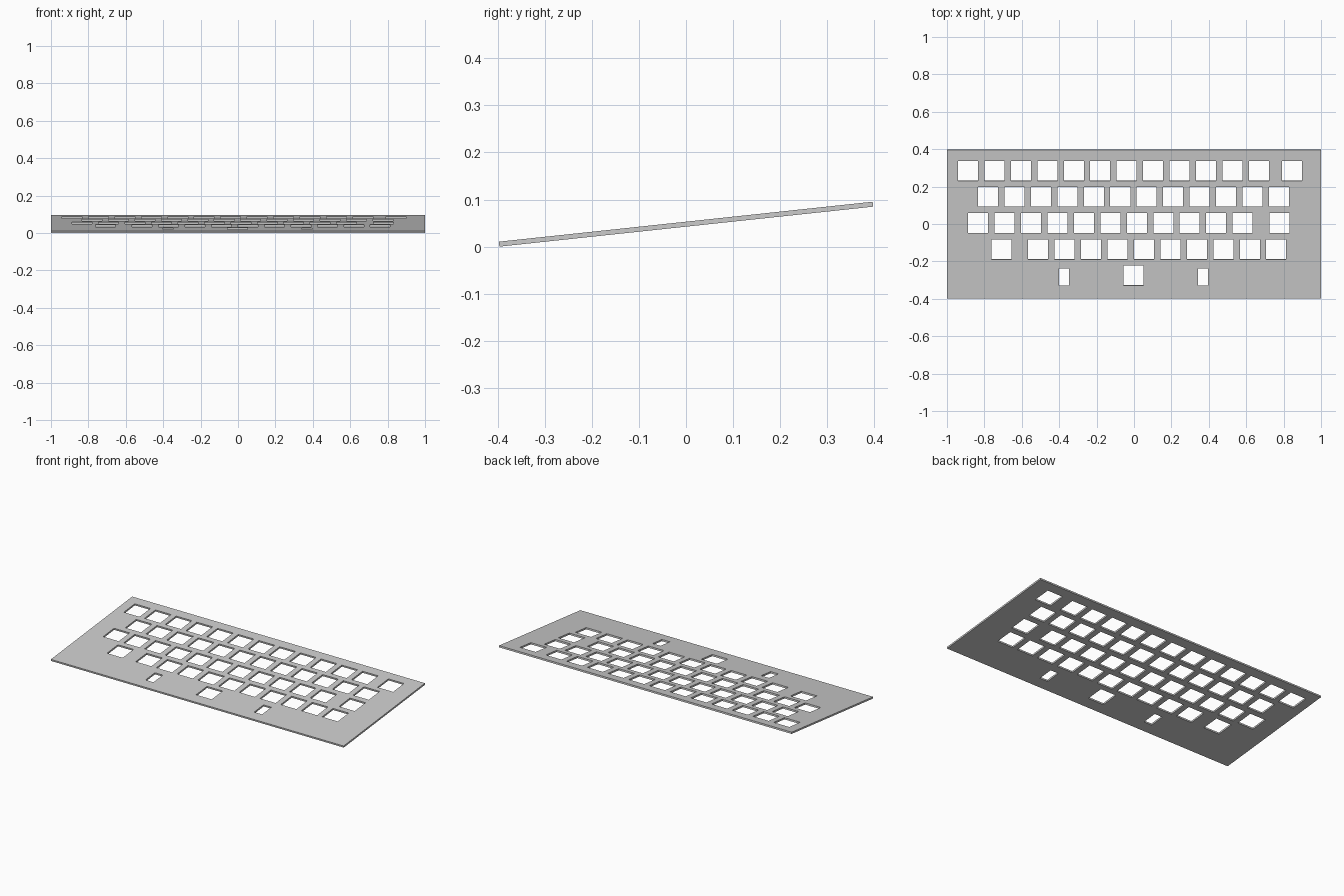
import bpy
import math
from mathutils import Matrix

if "Cube" in bpy.data.objects:
    bpy.data.objects.remove(bpy.data.objects["Cube"])

WIDTH, DEPTH, THICK = 2.0, 0.798, 0.0105
TILT = math.radians(6.1)
KEY, PITCH = 0.107, 0.1415

# Outline and key openings drawn as nested flat loops
curve = bpy.data.curves.new("plate_profile", "CURVE")
curve.dimensions = "2D"
curve.fill_mode = "BOTH"
curve.extrude = THICK / 2


def rectangle(x, y, w, h):
    spline = curve.splines.new("POLY")
    spline.points.add(3)
    spline.use_cyclic_u = True
    corners = [(-1, -1), (1, -1), (1, 1), (-1, 1)]
    for point, (sx, sy) in zip(spline.points, corners):
        point.co = (x + sx * w / 2, y + sy * h / 2, 0, 1)


def key_row(y, start, count, extra=None):
    centres = [start + i * PITCH for i in range(count)]
    if extra is not None:
        centres.append(extra)
    for x in centres:
        rectangle(x, y, KEY, KEY)


rectangle(0, 0, WIDTH, DEPTH)
key_row(0.286, -0.888, 12, 0.845)
key_row(0.147, -0.781, 12)
key_row(0.005, -0.834, 11, 0.778)
key_row(-0.136, -0.513, 10, -0.709)

# Space bar opening with its two narrow side slots
rectangle(-0.003, -0.276, KEY, KEY)
for x in (-0.374, 0.368):
    rectangle(x, -0.285, 0.054, 0.092)

# Solid tilted plate, resting on its front edge
profile = bpy.data.objects.new("plate_profile", curve)
bpy.context.collection.objects.link(profile)
bpy.context.view_layer.update()
graph = bpy.context.evaluated_depsgraph_get()
mesh = bpy.data.meshes.new_from_object(profile.evaluated_get(graph))
bpy.data.objects.remove(profile)
mesh.name = "key_plate"
mesh.transform(Matrix.Rotation(TILT, 4, "X"))
mesh.transform(Matrix.Translation((0, 0, -min(v.co.z for v in mesh.vertices))))
mesh.shade_flat()

grey = bpy.data.materials.new("plate grey")
grey.use_nodes = True
colour = (0.6, 0.6, 0.6, 1)
grey.diffuse_color = colour
grey.node_tree.nodes["Principled BSDF"].inputs["Base Color"].default_value = colour
mesh.materials.clear()
mesh.materials.append(grey)

plate = bpy.data.objects.new("key_plate", mesh)
bpy.context.collection.objects.link(plate)
